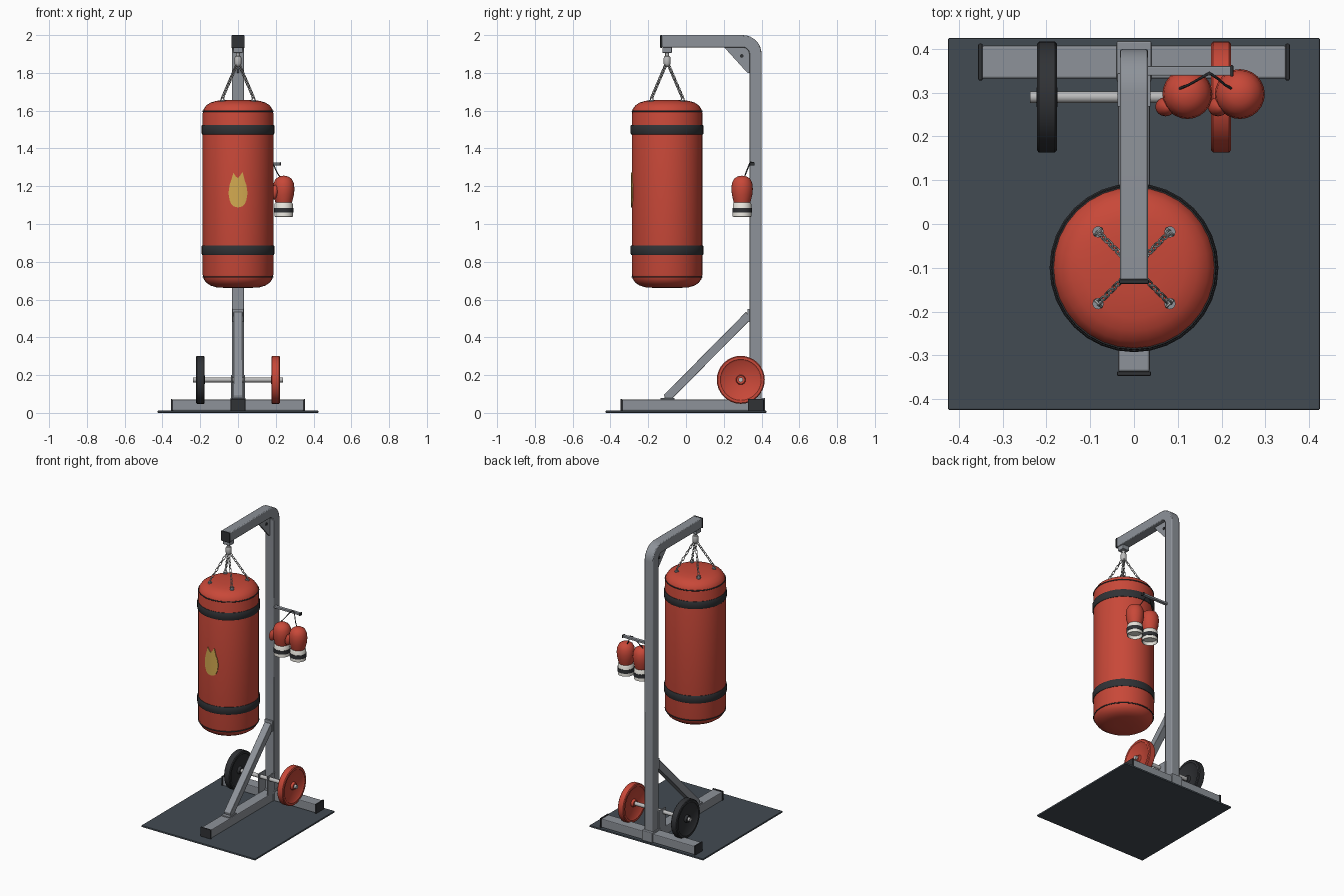
import bpy, bmesh
from math import pi, sin, cos, radians, sqrt
from mathutils import Vector, Matrix

if "Cube" in bpy.data.objects:
    bpy.data.objects.remove(bpy.data.objects["Cube"])


def material(name, rgb):
    m = bpy.data.materials.new(name)
    m.diffuse_color = (*rgb, 1)
    m.use_nodes = True
    m.node_tree.nodes["Principled BSDF"].inputs["Base Color"].default_value = m.diffuse_color
    return m


RED = material("red_leather", (0.58, 0.065, 0.04))
BLACK = material("black_rubber", (0.03, 0.032, 0.036))
STEEL = material("grey_steel", (0.27, 0.29, 0.32))
CHROME = material("light_steel", (0.5, 0.5, 0.5))
MAT = material("floor_mat", (0.055, 0.07, 0.085))
GOLD = material("gold", (0.65, 0.4, 0.08))
WHITE = material("white", (0.8, 0.78, 0.72))


def finish(bm, name, mat, bevel=0, smooth=True):
    bmesh.ops.recalc_face_normals(bm, faces=bm.faces)
    me = bpy.data.meshes.new(name)
    bm.to_mesh(me)
    bm.free()
    me.materials.append(mat)
    if smooth:
        me.shade_smooth()
        me.set_sharp_from_angle(angle=radians(35))
    ob = bpy.data.objects.new(name, me)
    bpy.context.collection.objects.link(ob)
    if bevel:
        b = ob.modifiers.new("bevel", 'BEVEL')
        b.width, b.segments, b.limit_method = bevel, 2, 'ANGLE'
    return ob


def box(name, x, y, z, mat, bevel=0):
    bm = bmesh.new()
    c = Vector(((x[0] + x[1]) / 2, (y[0] + y[1]) / 2, (z[0] + z[1]) / 2))
    s = (x[1] - x[0], y[1] - y[0], z[1] - z[0])
    bmesh.ops.create_cube(bm, size=1, matrix=Matrix.Translation(c) @ Matrix.Diagonal((*s, 1)))
    return finish(bm, name, mat, bevel, smooth=False)


def lathe(name, prof, mat, mtx, n=32, closed=False):
    # revolve (radius, height) pairs about local z
    bm = bmesh.new()
    rings = []
    for r, h in prof:
        if r == 0:
            rings.append([bm.verts.new((0, 0, h))] * n)
        else:
            rings.append([bm.verts.new((r * cos(2 * pi * i / n), r * sin(2 * pi * i / n), h)) for i in range(n)])
    for a, b in zip(rings, rings[1:] + (rings[:1] if closed else [])):
        for i in range(n):
            j = (i + 1) % n
            bm.faces.new(dict.fromkeys((a[i], a[j], b[j], b[i])))
    bm.transform(mtx)
    return finish(bm, name, mat)


def rod(name, a, b, r, mat, n=16):
    a, b = Vector(a), Vector(b)
    m = Matrix.Translation(a) @ (b - a).to_track_quat('Z', 'Y').to_matrix().to_4x4()
    h = (b - a).length
    return lathe(name, [(0, 0), (r, 0), (r, h), (0, h)], mat, m, n)


def ring(r, t, z, n=8):
    return [(r + t * cos(2 * pi * i / n), z + t * sin(2 * pi * i / n)) for i in range(n)]


def extrude_x(name, pts, x, mat, bevel=0):
    # extrude a (y, z) outline across x
    bm = bmesh.new()
    f = bm.faces.new([bm.verts.new((-x, y, z)) for y, z in pts])
    new = bmesh.ops.extrude_face_region(bm, geom=[f])["geom"]
    bmesh.ops.translate(bm, vec=(2 * x, 0, 0), verts=[v for v in new if isinstance(v, bmesh.types.BMVert)])
    return finish(bm, name, mat, bevel)


def at(x, y, z):
    return Matrix.Translation((x, y, z))


# floor mat and base beams
box("floor_mat", (-.425, .425), (-.425, .425), (0, .012), MAT, .003)
box("rear_beam", (-.348, .348), (.332, .408), (.012, .07), STEEL, .005)
box("front_leg", (-.036, .036), (-.338, .34), (.012, .07), STEEL, .005)
box("front_leg_cap", (-.039, .039), (-.347, -.337), (.01, .074), BLACK, .003)
for s, side in ((-1, "left"), (1, "right")):
    box(f"rear_beam_cap_{side}", sorted((s * .346, s * .356)), (.328, .412), (.01, .074), BLACK, .003)
    box(f"axle_bracket_{side}", sorted((s * .03, s * .038)), (.268, .345), (.06, .2), STEEL, .002)
box("upright_socket", (-.04, .04), (.325, .418), (.012, .08), STEEL, .004)

# bent upright and overhead arm
arc = [(pi / 2 * i / 8) for i in range(9)]
outline = ([(.4, .05)] + [(.3 + .1 * cos(a), 1.9 + .1 * sin(a)) for a in arc] + [(-.128, 2), (-.128, 1.935)]
           + [(.3 + .035 * cos(a), 1.9 + .035 * sin(a)) for a in reversed(arc)] + [(.335, .05)])
extrude_x("upright_and_arm", outline, .032, STEEL, .005)
box("arm_cap", (-.034, .034), (-.137, -.127), (1.932, 2), BLACK, .003)

# corner gusset with bolt
extrude_x("corner_gusset", [(.2, 1.938), (.31, 1.938), (.338, 1.91), (.338, 1.8), (.325, 1.8)], .006, STEEL)
rod("gusset_bolt", (-.01, .295, 1.89), (.01, .295, 1.89), .01, BLACK, 12)

# diagonal brace and its mounting plates
d = Vector((0, .43, .44)).normalized() * .03
n = (-d.z * .75, d.y * .75)
extrude_x("diagonal_brace", [(-.1 + n[0], .08 + n[1]), (.335 + n[0], .52 + n[1]), (.338, .5),
                             (.335 - n[0], .52 - n[1]), (-.1 - n[0], .08 - n[1]), (-.11, .068)], .024, STEEL, .004)
box("brace_foot_plate", (-.03, .03), (-.135, -.06), (.068, .078), STEEL, .002)
box("brace_top_plate", (-.03, .03), (.325, .337), (.48, .55), STEEL, .002)

# axle and wheels
rod("axle", (-.238, .29, .175), (.238, .29, .175), .013, CHROME)
half = [(.012, .024), (.022, .024), (.026, .008), (.1, .016), (.108, .0225), (.122, .0225), (.127, .018)]
wheel = half + [(r, -h) for r, h in reversed(half)]
for x, side, m in ((-.199, "left", BLACK), (.199, "right", RED)):
    lathe(f"wheel_{side}", wheel, m, at(x, .29, .175) @ Matrix.Rotation(pi / 2, 4, 'Y'), 32, True)

# punching bag with straps and piping
BY, R = -.1, .187
cap = [(0, 1.657), (.06, 1.656), (.115, 1.652), (.145, 1.643), (.168, 1.628), (.182, 1.608), (R, 1.585)]
lathe("bag", cap + [(r, 2.317 - z) for r, z in reversed(cap)], RED, at(0, BY, 0))
for z, tag in ((1.5, "upper"), (.862, "lower")):
    s = [(.184, -.025), (.19, -.025), (.193, -.02), (.193, .02), (.19, .025), (.184, .025)]
    lathe(f"bag_strap_{tag}", s, BLACK, at(0, BY, z), 32, True)
for z, tag in ((1.597, "top"), (.72, "bottom")):
    lathe(f"bag_piping_{tag}", ring(.185, .0035, z, 6), BLACK, at(0, BY, 0), 32, True)

# flame patch wrapped on the bag front: (x, bottom, top)
cols = [(-.049, 1.155, 1.175), (-.044, 1.125, 1.207), (-.035, 1.104, 1.235), (-.024, 1.094, 1.272),
        (-.012, 1.09, 1.252), (0, 1.088, 1.243), (.012, 1.09, 1.258), (.024, 1.094, 1.276),
        (.035, 1.104, 1.232), (.044, 1.125, 1.207), (.049, 1.155, 1.175)]
bm = bmesh.new()
grid = [[bm.verts.new((x, BY - sqrt((R + o) ** 2 - x * x), z)) for o, z in ((.004, a), (.004, b), (-.004, b), (-.004, a))]
        for x, a, b in cols]
for p, q in zip(grid, grid[1:]):
    for i in range(4):
        bm.faces.new((p[i], p[(i + 1) % 4], q[(i + 1) % 4], q[i]))
bm.faces.new(grid[0])
bm.faces.new(grid[-1])
finish(bm, "flame_patch", GOLD)

# swivel under the arm
box("swivel_mount", (-.025, .025), (BY - .025, BY + .025), (1.906, 1.937), STEEL, .003)
lathe("swivel", [(0, 1.91), (.01, 1.91), (.01, 1.89), (.016, 1.886), (.019, 1.875), (.019, 1.85),
                 (.014, 1.838), (.008, 1.832), (0, 1.83)], CHROME, at(0, BY, 0), 16)


def link(bm, mtx, w, h, t):
    # one oval chain link, long along local z
    rows = []
    for i in range(12):
        a = 2 * pi * i / 12
        c = Vector((w * cos(a), 0, w * sin(a) + (h if sin(a) > 0 else -h if sin(a) < 0 else 0)))
        o = Vector((cos(a), 0, sin(a)))
        rows.append([bm.verts.new(mtx @ (c + t * (cos(b) * o + sin(b) * Vector((0, 1, 0)))))
                     for b in (2 * pi * k / 6 for k in range(6))])
    for i in range(12):
        for k in range(6):
            p, q = rows[i], rows[(i + 1) % 12]
            bm.faces.new((p[k], p[(k + 1) % 6], q[(k + 1) % 6], q[k]))


# four chains and their anchors
for sx in (-1, 1):
    for sy in (-1, 1):
        tag = ("right" if sx > 0 else "left") + ("_back" if sy > 0 else "_front")
        top, low = Vector((sx * .008, BY + sy * .008, 1.84)), Vector((sx * .082, BY + sy * .082, 1.668))
        rot = (low - top).to_track_quat('Z', 'Y').to_matrix().to_4x4()
        bm = bmesh.new()
        for i in range(9):
            m = Matrix.Translation(top.lerp(low, (i + .5) / 9)) @ rot @ Matrix.Rotation(i % 2 * pi / 2 + pi / 4, 4, 'Z')
            link(bm, m, .0065, .0065, .0023)
        finish(bm, f"chain_{tag}", CHROME)
        bm = bmesh.new()
        link(bm, at(low.x, low.y, 1.66) @ Matrix.Rotation(-sx * sy * pi / 4, 4, 'Z'), .01, .001, .003)
        finish(bm, f"chain_anchor_{tag}", CHROME)
        rod(f"chain_eyelet_{tag}", (low.x, low.y, 1.645), (low.x, low.y, 1.657), .013, STEEL, 12)

# glove hanger peg
box("glove_peg", (.03, .222), (.339, .361), (1.311, 1.325), STEEL, .003)
box("glove_peg_cap", (.22, .227), (.337, .363), (1.309, 1.327), BLACK, .002)

# hanging gloves
fist = [(0, 1.1), (.04, 1.1), (.047, 1.125), (.054, 1.155), (.057, 1.185), (.054, 1.215), (.043, 1.239), (.023, 1.252), (0, 1.256)]
for x, tag in ((.122, "inner"), (.242, "outer")):
    c = at(x, .297, 0)
    lathe(f"glove_fist_{tag}", fist, RED, c, 24)
    lathe(f"glove_cuff_{tag}", [(0, 1.06), (.042, 1.06), (.046, 1.038), (.05, 1.04), (.049, 1.105), (.044, 1.113), (0, 1.113)], WHITE, c, 24)
    lathe(f"glove_strap_{tag}", [(.047, 1.06), (.052, 1.06), (.052, 1.085), (.047, 1.085)], BLACK, c, 24, True)
    bm = bmesh.new()
    bmesh.ops.create_uvsphere(bm, u_segments=16, v_segments=10, radius=1,
                              matrix=at(x - .05, .268, 1.168) @ Matrix.Rotation(.25, 4, 'Y') @ Matrix.Diagonal((.022, .022, .04, 1)))
    finish(bm, f"glove_thumb_{tag}", RED)

# lace looped over the peg
cu = bpy.data.curves.new("glove_lace", 'CURVE')
cu.dimensions, cu.bevel_depth, cu.bevel_resolution = '3D', .003, 1
sp = cu.splines.new('POLY')
pts = [(.1, .308, 1.245), (.125, .318, 1.275), (.15, .332, 1.31), (.164, .34, 1.327), (.172, .345, 1.328),
       (.18, .34, 1.327), (.192, .332, 1.305), (.208, .318, 1.27), (.226, .308, 1.245)]
sp.points.add(len(pts) - 1)
for p, co in zip(sp.points, pts):
    p.co = (*co, 1)
cu.materials.append(BLACK)
bpy.context.collection.objects.link(bpy.data.objects.new("glove_lace", cu))
